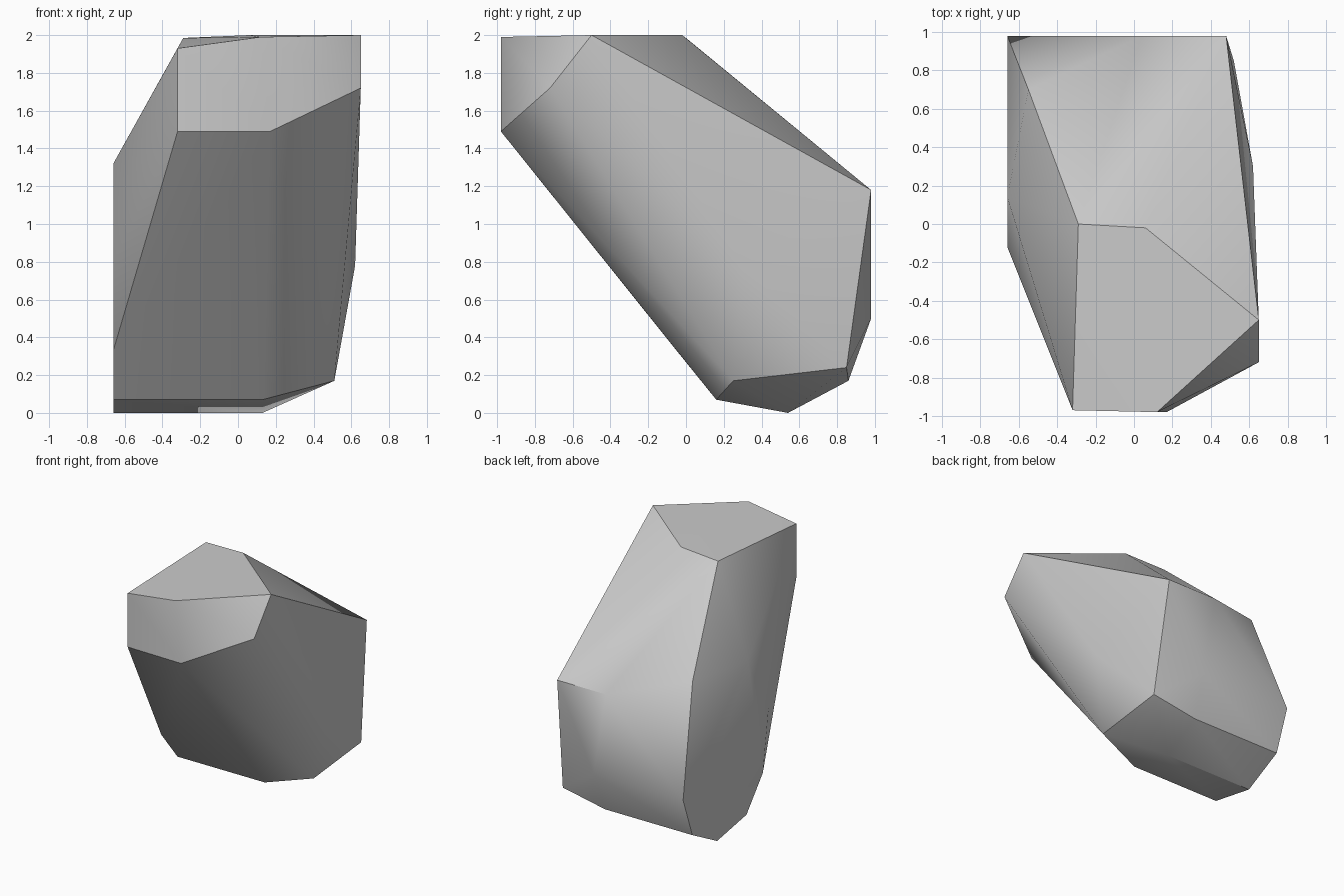
import bpy, bmesh, math
from mathutils import Vector

if "Cube" in bpy.data.objects:
    bpy.data.objects.remove(bpy.data.objects["Cube"], do_unlink=True)

# Stone colour
stone = bpy.data.materials.new("stone_grey")
stone.use_nodes = True
grey = (0.6, 0.6, 0.6, 1.0)
stone.diffuse_color = grey
bsdf = next(n for n in stone.node_tree.nodes if n.type == 'BSDF_PRINCIPLED')
bsdf.inputs["Base Color"].default_value = grey
bsdf.inputs["Roughness"].default_value = 0.9

# Corner points of the boulder, grouped by region
LEDGE = (0.65, -0.72, 1.72)       # right shoulder under the top
FOOT = (0.51, 0.25, 0.17)         # right lower corner
corners = [
    # front brow
    (-0.32, -0.97, 1.49), (-0.32, -0.97, 1.93), (0.17, -0.98, 1.49), (0.12, -0.98, 1.99),
    # top facet
    (0.65, -0.50, 2.0), (0.06, -0.02, 2.0), (-0.29, 0.0, 1.985),
    # +x side
    LEDGE, (0.62, 0.30, 0.78), FOOT, (0.52, 0.85, 0.24),
    # back
    (0.48, 0.98, 1.18), (0.04, 0.98, 1.18), (0.15, 0.98, 0.50), (-0.66, 0.98, 0.50),
    # -x side
    (-0.55, 0.70, 1.34), (-0.66, 0.14, 1.32), (-0.66, -0.12, 0.80), (-0.66, -0.05, 0.33),
]
# Base: three low ridges running across x
for y, z in ((0.16, 0.07), (0.54, 0.0), (0.86, 0.17)):
    corners += [(-0.66, y, z), (0.13, y, z)]

# Wrap the corners in a convex shell
bm = bmesh.new()
for c in corners:
    bm.verts.new(c)
bmesh.ops.convex_hull(bm, input=bm.verts[:])
bmesh.ops.delete(bm, geom=[v for v in bm.verts if not v.link_faces], context='VERTS')
bmesh.ops.dissolve_limit(bm, angle_limit=math.radians(1), verts=bm.verts[:], edges=bm.edges[:])
bmesh.ops.recalc_face_normals(bm, faces=bm.faces[:])

# Smooth the gentle edges, and the rounded ridge from ledge to foot
ridge = (Vector(LEDGE), Vector(FOOT))
for f in bm.faces:
    f.smooth = True
for e in bm.edges:
    on_ridge = all(min((v.co - r).length for r in ridge) < 0.01 for v in e.verts)
    e.smooth = on_ridge or e.calc_face_angle(0) < math.radians(32)

mesh = bpy.data.meshes.new("boulder")
bm.to_mesh(mesh)
bm.free()
mesh.materials.append(stone)
boulder = bpy.data.objects.new("boulder", mesh)
bpy.context.collection.objects.link(boulder)
